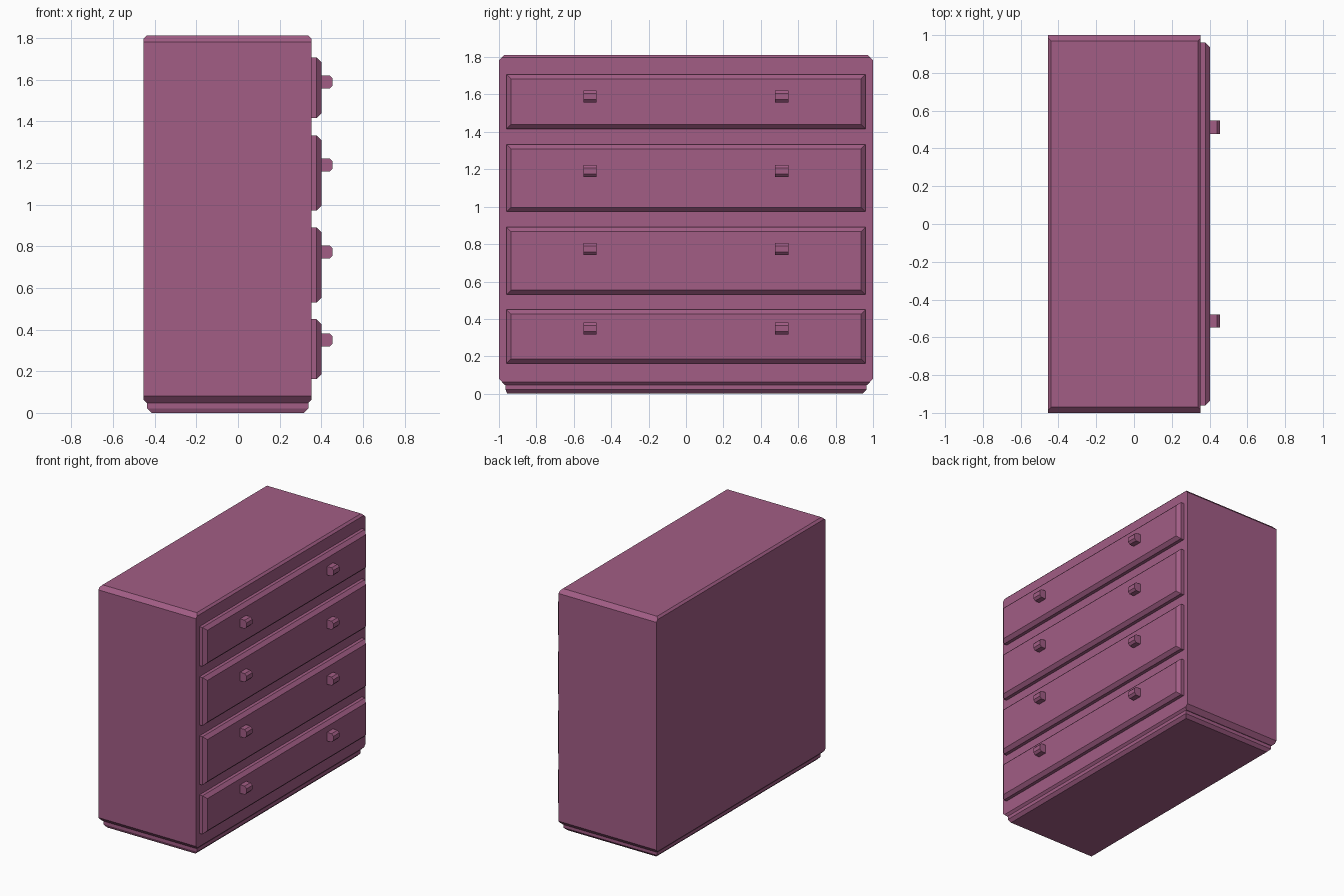
import bpy, bmesh

if "Cube" in bpy.data.objects:
    bpy.data.objects.remove(bpy.data.objects["Cube"])

mat = bpy.data.materials.new("plum_paint")
mat.diffuse_color = (0.36, 0.11, 0.235, 1)
mat.use_nodes = True
mat.node_tree.nodes["Principled BSDF"].inputs["Base Color"].default_value = mat.diffuse_color


def loft(name, sections, axis):
    """Stack rectangles (level, a0, a1, b0, b1) along x or z and skin them."""
    bm = bmesh.new()
    rings = []
    for lv, a0, a1, b0, b1 in sections:
        ring = []
        for a, b in ((a0, b0), (a1, b0), (a1, b1), (a0, b1)):
            ring.append(bm.verts.new((a, b, lv) if axis == "z" else (lv, a, b)))
        rings.append(ring)
    for lo, hi in zip(rings, rings[1:]):
        for i in range(4):
            j = (i + 1) % 4
            bm.faces.new((lo[i], lo[j], hi[j], hi[i]))
    bm.faces.new(rings[0][::-1])
    bm.faces.new(rings[-1])
    bmesh.ops.recalc_face_normals(bm, faces=bm.faces)
    me = bpy.data.meshes.new(name)
    bm.to_mesh(me)
    bm.free()
    me.materials.append(mat)
    ob = bpy.data.objects.new(name, me)
    bpy.context.collection.objects.link(ob)
    return ob


X0, X1 = -0.455, 0.353   # carcass back and drawer side
XD, XK = 0.402, 0.455    # drawer face, knob tip
C = 0.015

# carcass: wide chamfer on the ends, narrow chamfer on the long sides
loft("carcass", [
    (0.048, X0 + C, X1 - C, -0.97, 0.97),
    (0.064, X0, X1, -0.985, 0.985),
    (0.080, X0, X1, -1, 1),
    (1.782, X0, X1, -1, 1),
    (1.797, X0, X1, -0.985, 0.985),
    (1.812, X0 + C, X1 - C, -0.97, 0.97)], "z")

# recessed plinth with a chamfered foot
loft("plinth", [
    (0.0, -0.415, 0.317, -0.955, 0.943),
    (0.022, -0.437, 0.338, -0.965, 0.965),
    (0.052, -0.437, 0.338, -0.965, 0.965)], "z")

# drawers (bottom, top, knob height), each with two knobs
drawers = [(0.162, 0.450, 0.350), (0.530, 0.891, 0.773),
           (0.973, 1.333, 1.191), (1.416, 1.708, 1.590)]
B = 0.024
for n, (z0, z1, zk) in enumerate(drawers, 1):
    loft(f"drawer_{n}", [
        (X1 - 0.01, -0.96, 0.96, z0, z1),
        (XD - B, -0.96, 0.96, z0, z1),
        (XD, -0.96 + B, 0.96 - B, z0 + B, z1 - B)], "x")
    for side, y in (("left", -0.514), ("right", 0.512)):
        loft(f"knob_{n}_{side}", [
            (XD - 0.01, y - 0.035, y + 0.035, zk - 0.032, zk + 0.032),
            (XK - C, y - 0.035, y + 0.035, zk - 0.032, zk + 0.032),
            (XK, y - 0.035, y + 0.035, zk - 0.016, zk + 0.016)], "x")
